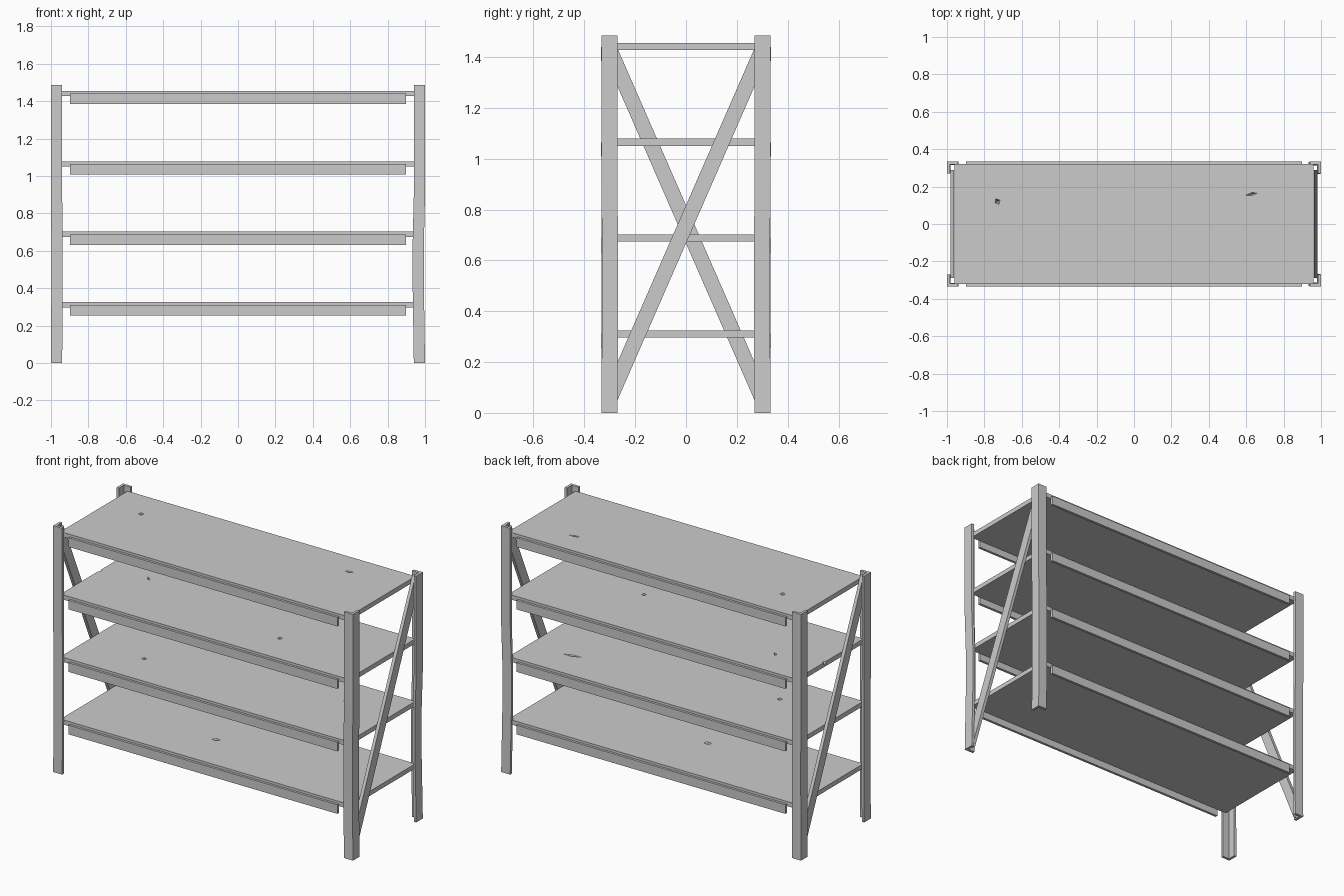
import bpy, bmesh
from math import radians
from mathutils import Vector, Matrix

cube = bpy.data.objects.get("Cube")
if cube:
    bpy.data.objects.remove(cube, do_unlink=True)

grey = bpy.data.materials.new("grey_metal")
grey.use_nodes = True
colour = (0.6, 0.6, 0.6, 1)
grey.diffuse_color = colour
grey.node_tree.nodes["Principled BSDF"].inputs["Base Color"].default_value = colour


def finish(name, bm):
    bmesh.ops.recalc_face_normals(bm, faces=bm.faces)
    mesh = bpy.data.meshes.new(name)
    bm.to_mesh(mesh)
    bm.free()
    mesh.materials.append(grey)
    ob = bpy.data.objects.new(name, mesh)
    bpy.context.collection.objects.link(ob)
    return ob


def loft(name, rings):
    """Closed solid skinned through matching rings of points."""
    bm = bmesh.new()
    loops = [[bm.verts.new(p) for p in ring] for ring in rings]
    n = len(loops[0])
    for a, b in zip(loops, loops[1:]):
        for i in range(n):
            j = (i + 1) % n
            bm.faces.new((a[i], a[j], b[j], b[i]))
    bm.faces.new(loops[0])
    bm.faces.new(loops[-1])
    return finish(name, bm)


def box(name, lo, hi):
    bm = bmesh.new()
    bmesh.ops.create_cube(bm, size=1)
    lo, hi = Vector(lo), Vector(hi)
    for v in bm.verts:
        v.co = (lo + hi) / 2 + v.co * (hi - lo)
    return finish(name, bm)


def dent(shelf, x, y, z, length, width, angle):
    """Carve a small pyramid-shaped dent into the top of a shelf."""
    bm = bmesh.new()
    place = (Matrix.Translation((x, y, z)) @ Matrix.Rotation(radians(angle), 4, "Z")
             @ Matrix.Diagonal((length / 2, width / 2, 1, 1)))
    bmesh.ops.create_cone(bm, cap_ends=True, segments=4, radius1=0, radius2=1,
                          depth=0.04, matrix=place)
    cutter = finish("dent_cutter", bm)
    cutter.hide_render = True
    mod = shelf.modifiers.new("dent", "BOOLEAN")
    mod.operation = "DIFFERENCE"
    mod.solver = "EXACT"
    mod.object = cutter
    bpy.context.view_layer.objects.active = shelf
    bpy.ops.object.modifier_apply(modifier=mod.name)
    bpy.data.objects.remove(cutter, do_unlink=True)


# Corner posts: angle iron with the open side inward, slightly knocked in
W, D, T = 0.06, 0.063, 0.016
angle_iron = [(0, 0), (W, 0), (W, T), (T, T), (T, D), (0, D)]
for sx, side in ((1, "left"), (-1, "right")):
    for sy, end in ((-1, "front"), (1, "back")):
        knock = 0.006 if sx > 0 else 0.002
        rings = []
        for z, k in ((0, 0), (0.4, knock), (0.65, knock), (0.9, 0), (1.485, 0)):
            rings.append([(sx * (1 - k - px), sy * (0.333 - k / 2 - py), z)
                          for px, py in angle_iron])
        loft(f"{end}_{side}_post", rings)

    # One diagonal brace on each end, leaning opposite ways
    rings = []
    for x in (0.962, 0.982):
        rings.append([(sx * x, sx * y, 0.742 + 2.29 * y + h)
                      for y, h in ((-0.29, -0.075), (0.29, -0.075),
                                   (0.29, 0.075), (-0.29, 0.075))])
    loft(f"{side}_brace", rings)

# Shelves with dents (x, y, length, width, angle), and their side beams
dents = [
    [(-0.11, -0.05, 0.10, 0.06, 20)],
    [(-0.57, -0.08, 0.06, 0.06, 30), (0.68, 0.11, 0.22, 0.04, 12)],
    [(-0.68, 0.12, 0.08, 0.03, -45), (0.35, -0.10, 0.06, 0.06, 30),
     (-0.96, 0.05, 0.05, 0.07, 0)],
    [(-0.73, 0.12, 0.06, 0.07, 30), (0.63, 0.16, 0.13, 0.03, 12)],
]
for i, marks in enumerate(dents):
    top = 0.325 + i * 0.3767
    shelf = box(f"shelf_{i + 1}", (-0.96, -0.32, top - 0.028), (0.96, 0.32, top))
    for x, y, length, width, angle in marks:
        dent(shelf, x, y, top, length, width, angle)
    for sy, end in ((-1, "front"), (1, "back")):
        a, b = sorted((sy * 0.318, sy * 0.334))
        box(f"{end}_beam_{i + 1}", (-0.897, a, top - 0.07), (0.897, b, top - 0.015))
